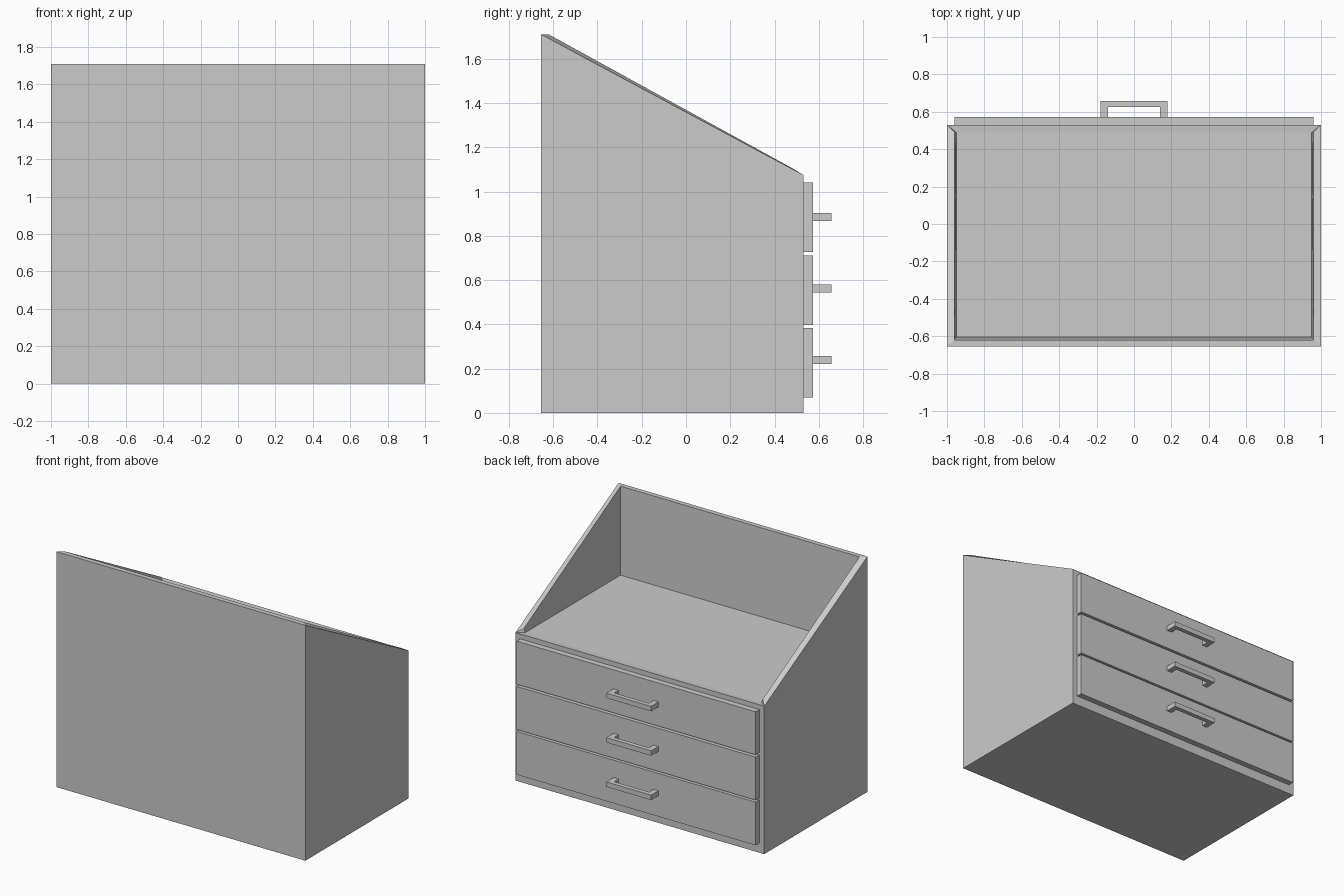
import bpy, bmesh

if "Cube" in bpy.data.objects:
    bpy.data.objects.remove(bpy.data.objects["Cube"])


def mesh_object(name, verts, faces):
    bm = bmesh.new()
    vs = [bm.verts.new(v) for v in verts]
    for f in faces:
        bm.faces.new([vs[i] for i in f])
    bmesh.ops.recalc_face_normals(bm, faces=bm.faces)
    me = bpy.data.meshes.new(name)
    bm.to_mesh(me)
    bm.free()
    ob = bpy.data.objects.new(name, me)
    bpy.context.collection.objects.link(ob)
    return ob


def extruded(name, outline, z0, z1):
    """Prism from an XY outline between two heights."""
    n = len(outline)
    verts = [(x, y, z) for z in (z0, z1) for x, y in outline]
    faces = [range(n), range(n, 2 * n)]
    faces += [(i, (i + 1) % n, n + (i + 1) % n, n + i) for i in range(n)]
    return mesh_object(name, verts, faces)


# Cabinet: sloped-top body with an open tray, one half profile per side
half = [(1, .53, 0), (1, -.655, 0), (1, -.655, 1.71), (1, .53, 1.075),
        (.96, -.62, 1.71), (.96, .49, 1.10), (.95, -.605, 1.072), (.95, .49, 1.072)]
verts = [(s * x, y, z) for s in (1, -1) for x, y, z in half]
side = [(0, 1, 2, 3), (2, 4, 5, 3), (4, 6, 7, 5), (3, 5, 7)]
faces = side + [tuple(i + 8 for i in f) for f in side]
# bottom, back, back rim, tray back, tray floor, front lip, front
loop = [0, 1, 2, 4, 6, 7, 3]
for a, b in zip(loop, loop[1:] + loop[:1]):
    faces.append((a, b, b + 8, a + 8))
mesh_object("cabinet_body", verts, faces)

# Drawers with bracket handles
front = [(-.96, .53), (.96, .53), (.96, .573), (-.96, .573)]
handle = [(-.18, .573), (-.14, .573), (-.14, .625), (.14, .625),
          (.14, .573), (.18, .573), (.18, .657), (-.18, .657)]
for i, (z0, z1, hz) in enumerate([(.07, .384, .24), (.398, .711, .562), (.727, 1.04, .885)]):
    extruded(f"drawer_front_{i + 1}", front, z0, z1)
    extruded(f"drawer_handle_{i + 1}", handle, hz - .018, hz + .018)
